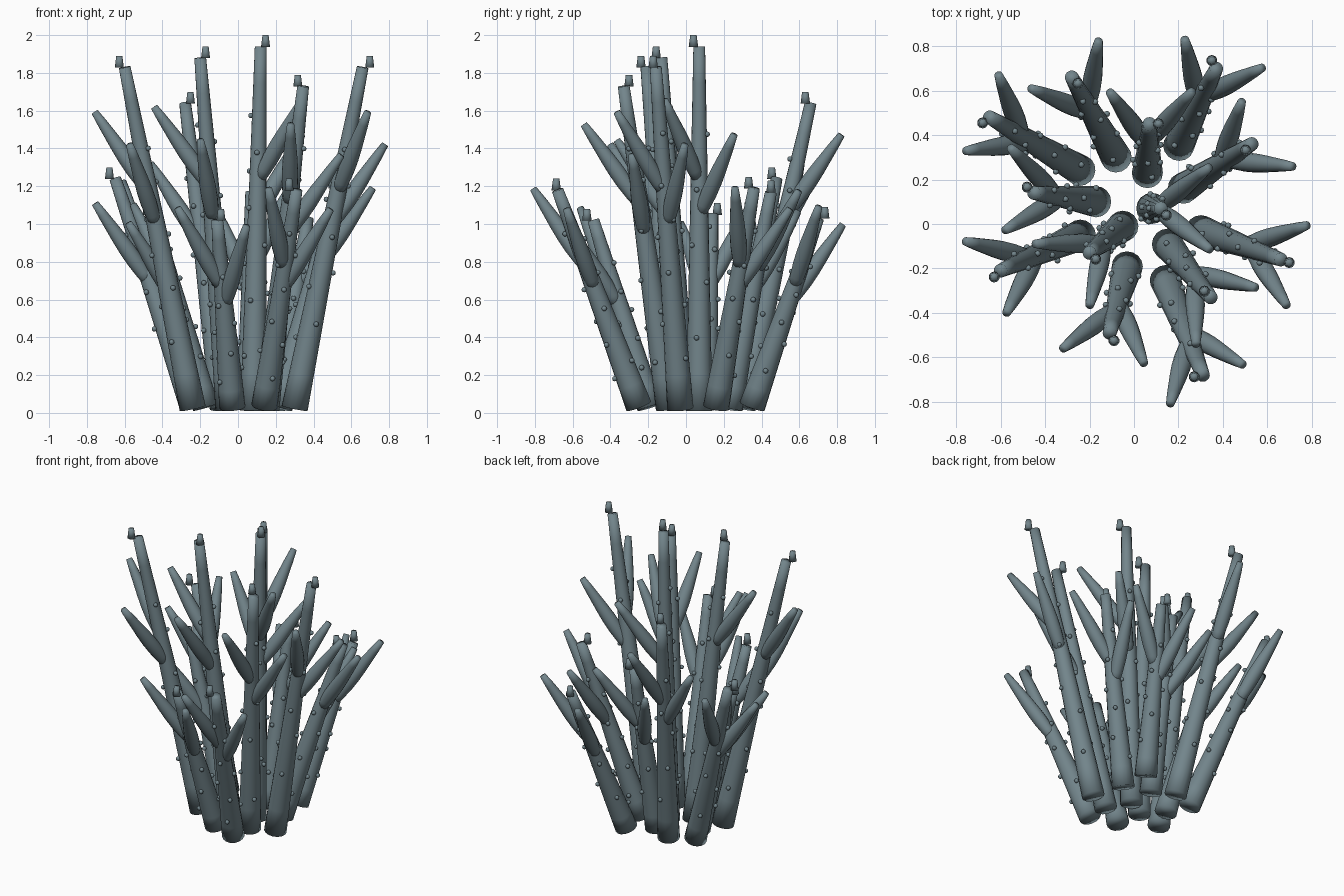
import bpy, bmesh, math, random
from mathutils import Vector, Matrix

if "Cube" in bpy.data.objects:
    bpy.data.objects.remove(bpy.data.objects["Cube"])

random.seed(4)
SIDES = 16

# per stalk: base x, y; tip x, y, height; direction in which the bud sits off the tip
STALKS = [
    (.20, .35, .37, .70, 1.03, 120),
    (-.08, .30, -.28, .66, 1.64, -45),
    (-.24, .24, -.65, .48, 1.24, 220),
    (-.17, .10, -.45, .14, 1.05, 140),
    (-.24, -.05, -.60, -.21, 1.83, 225),
    (-.05, -.01, -.20, -.13, 1.88, -45),
    (-.03, -.19, -.11, -.49, 1.02, -60),
    (.14, -.25, .31, -.68, 1.18, 190),
    (.15, -.09, .345, -.33, 1.73, 135),
    (.30, -.03, .66, -.16, 1.83, -20),
    (.22, .16, .53, .36, 1.19, 225),
    (.06, .23, .07, .45, 1.17, 0),
    (.08, .07, .12, .07, 1.94, -50),
]

# slate grey for everything
slate = bpy.data.materials.new("slate")
slate.diffuse_color = (.17, .235, .26, 1)
slate.use_nodes = True
slate.node_tree.nodes["Principled BSDF"].inputs["Base Color"].default_value = slate.diffuse_color


def polar(degrees, r=1.0, z=0.0):
    a = math.radians(degrees)
    return Vector((r * math.cos(a), r * math.sin(a), z))


def finish(bm, name):
    me = bpy.data.meshes.new(name)
    bmesh.ops.recalc_face_normals(bm, faces=bm.faces)
    for f in bm.faces:
        f.smooth = True
    bm.to_mesh(me)
    bm.free()
    me.materials.append(slate)
    ob = bpy.data.objects.new(name, me)
    bpy.context.collection.objects.link(ob)


def tube(name, pts, radii):
    """Closed round tube through pts with a radius at each point."""
    bm = bmesh.new()
    rings = []
    for i, p in enumerate(pts):
        t = (pts[min(i + 1, len(pts) - 1)] - pts[max(i - 1, 0)]).normalized()
        u = t.cross(Vector((0, 1, 0))).normalized()
        v = t.cross(u)
        rings.append([bm.verts.new(p + r * radii[i])
                      for r in (u * math.cos(a) + v * math.sin(a)
                                for a in (2 * math.pi * k / SIDES for k in range(SIDES)))])
    for a, b in zip(rings, rings[1:]):
        for k in range(SIDES):
            n = (k + 1) % SIDES
            bm.faces.new((a[k], a[n], b[n], b[k]))
    bm.faces.new(rings[0])
    bm.faces.new(rings[-1])
    finish(bm, name)


def stem_radius(f):
    return .070 - .039 * f


for n, (bx, by, tx, ty, height, bud_angle) in enumerate(STALKS, 1):
    tip = Vector((tx, ty, height))
    lean = Vector((tx - bx, ty - by, 0))
    heading = math.degrees(math.atan2(lean.y, lean.x))
    tilt = math.atan2(lean.length, height)
    foot = Vector((bx, by, .01 + .070 * math.sin(tilt)))

    def at(f):
        return foot.lerp(tip, f)

    # stem
    steps = [i / 10 for i in range(11)]
    tube(f"stem_{n}", [at(f) for f in steps], [stem_radius(f) for f in steps])

    # two spindle-shaped side branches, splayed to either side of the lean
    for label, f0, turn in (("upper", .63, -38), ("lower", .535, 38)):
        start = at(f0)
        end = start + polar(heading + turn, .30, .43)
        radii = (.030, .038, .043, .043, .039, .033, .027, .019)
        tube(f"{label}_branch_{n}", [start.lerp(end, i / 7) for i in range(8)], radii)

    # bud at the tip
    bm = bmesh.new()
    bmesh.ops.create_cone(bm, cap_ends=True, segments=10, radius1=.025, radius2=.017, depth=.062,
                          matrix=Matrix.Translation(tip + polar(bud_angle, .04, .029)))
    finish(bm, f"tip_bud_{n}")

    # small nubs spiralling up the stem
    bm = bmesh.new()
    axis = (tip - foot).normalized()
    u = axis.cross(Vector((0, 1, 0))).normalized()
    v = axis.cross(u)
    for k in range(14):
        f = .15 + .66 * k / 13
        a = k * 2.4 + n + random.uniform(-.3, .3)
        p = at(f) + (u * math.cos(a) + v * math.sin(a)) * (stem_radius(f) + .006)
        bmesh.ops.create_uvsphere(bm, u_segments=8, v_segments=6, radius=.014,
                                  matrix=Matrix.Translation(p))
    finish(bm, f"nubs_{n}")
